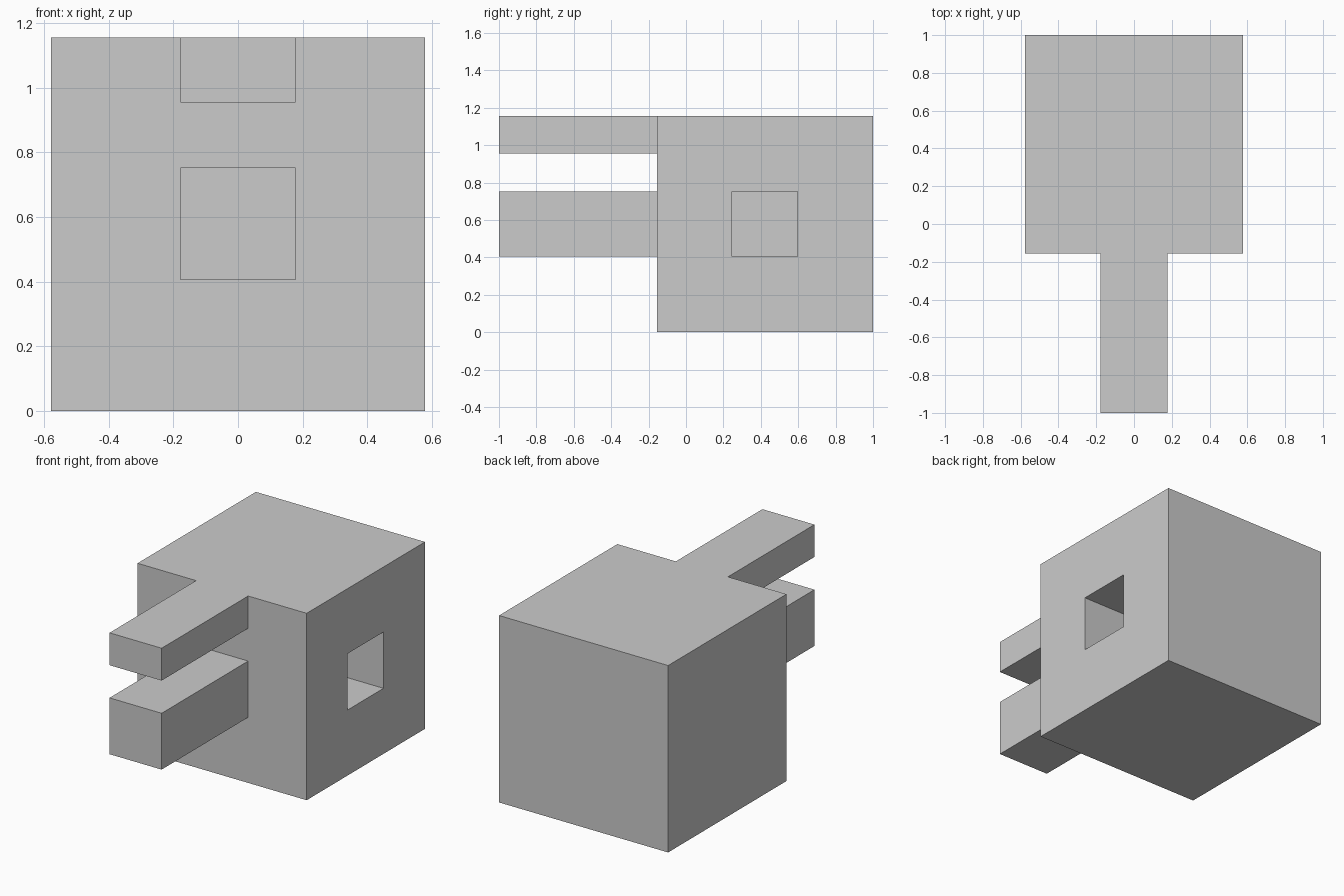
import bpy, bmesh
from mathutils import Vector

if "Cube" in bpy.data.objects:
    bpy.data.objects.remove(bpy.data.objects["Cube"])

HALF, FRONT, BACK, TOP = 0.578, -0.155, 1.0, 1.155
ARM_LENGTH = 0.845
POCKET_DEPTH = 0.4

bm = bmesh.new()

# Main cube
bmesh.ops.create_cube(bm, size=1)
size = Vector((2 * HALF, BACK - FRONT, TOP))
for v in bm.verts:
    v.co = Vector((v.co.x * size.x,
                   v.co.y * size.y + (FRONT + BACK) / 2,
                   (v.co.z + 0.5) * size.z))


def loop_cut(axis, value):
    """Cut the whole mesh with a plane across one axis."""
    point, normal = Vector(), Vector()
    point[axis], normal[axis] = value, 1
    bmesh.ops.bisect_plane(bm, geom=bm.verts[:] + bm.edges[:] + bm.faces[:],
                           plane_co=point, plane_no=normal)


def extrude_cell(centre, offset):
    """Extrude the face lying at the given centre."""
    centre = Vector(centre)
    face = min(bm.faces, key=lambda f: (f.calc_center_median() - centre).length)
    new = bmesh.ops.extrude_discrete_faces(bm, faces=[face])["faces"][0]
    bmesh.ops.translate(bm, verts=new.verts[:], vec=Vector(offset))


# Cuts that outline the arms and the pocket
for axis, values in enumerate([(-0.178, 0.178), (0.245, 0.595), (0.405, 0.753, 0.955)]):
    for value in values:
        loop_cut(axis, value)

# Two front arms
for z in (0.579, 1.055):
    extrude_cell((0, FRONT, z), (0, -ARM_LENGTH, 0))

# Square pocket in the right side
extrude_cell((HALF, 0.42, 0.579), (-POCKET_DEPTH, 0, 0))

bmesh.ops.recalc_face_normals(bm, faces=bm.faces[:])
mesh = bpy.data.meshes.new("block_with_arms")
bm.to_mesh(mesh)
bm.free()
bpy.context.collection.objects.link(bpy.data.objects.new("block_with_arms", mesh))
